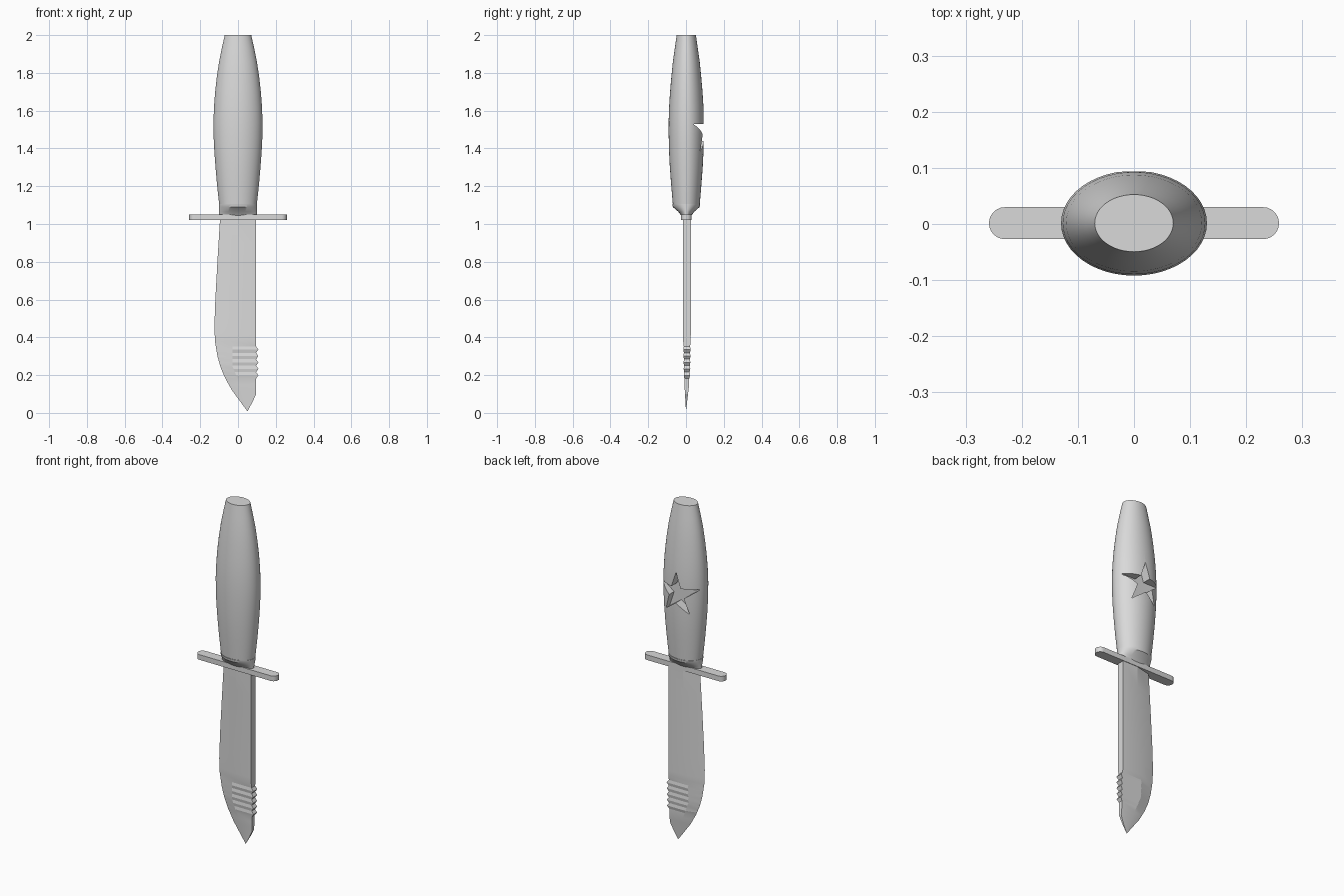
import bpy, bmesh, math

if "Cube" in bpy.data.objects:
    bpy.data.objects.remove(bpy.data.objects["Cube"])

steel = bpy.data.materials.new("plain grey")
steel.diffuse_color = (0.7, 0.7, 0.7, 1)
steel.use_nodes = True
steel.node_tree.nodes["Principled BSDF"].inputs["Base Color"].default_value = steel.diffuse_color
YC = 0.0015  # shared centre line of handle and guard


def loft(name, rings):
    """Skin a stack of equal-length rings and cap both ends."""
    bm = bmesh.new()
    vs = [[bm.verts.new(p) for p in r] for r in rings]
    n = len(rings[0])
    for a, b in zip(vs, vs[1:]):
        for i in range(n):
            j = (i + 1) % n
            bm.faces.new((a[i], a[j], b[j], b[i]))
    bm.faces.new(vs[0])
    bm.faces.new(vs[-1])
    bmesh.ops.remove_doubles(bm, verts=bm.verts, dist=1e-5)
    bmesh.ops.recalc_face_normals(bm, faces=bm.faces)
    me = bpy.data.meshes.new(name)
    bm.to_mesh(me)
    bm.free()
    me.materials.append(steel)
    ob = bpy.data.objects.new(name, me)
    bpy.context.collection.objects.link(ob)
    return ob


def activate(ob):
    bpy.ops.object.select_all(action='DESELECT')
    ob.select_set(True)
    bpy.context.view_layer.objects.active = ob


def smooth(ob, deg=30):
    activate(ob)
    bpy.ops.object.shade_smooth_by_angle(angle=math.radians(deg))


def ellipse(rx, ry, z, n=48):
    return [(rx * math.cos(2 * math.pi * i / n),
             YC + ry * math.sin(2 * math.pi * i / n), z) for i in range(n)]


def lerp(table, z):
    """Read a value from (z, value) pairs listed from high z to low z."""
    for (z0, v0), (z1, v1) in zip(table, table[1:]):
        if z >= z1:
            return v0 + (v1 - v0) * (z0 - z) / (z0 - z1)
    return table[-1][1]


# Handle: swollen oval grip
grip = [(1.10, .099, .071), (1.16, .106, .076), (1.22, .112, .081),
        (1.30, .119, .087), (1.38, .125, .091), (1.46, .129, .093),
        (1.54, .130, .0935), (1.62, .127, .091), (1.70, .121, .086),
        (1.78, .112, .079), (1.86, .100, .071), (1.93, .086, .061),
        (2.00, .070, .051)]
handle = loft("handle", [ellipse(rx, ry, z) for z, rx, ry in grip])

# Star recess in the back of the handle
R, star_z = .13, 1.49
star = []
for i in range(10):
    r = R if i % 2 == 0 else R * .382
    a = math.pi / 2 + i * math.pi / 5
    star.append((r * math.cos(a), star_z + r * math.sin(a)))
cutter = loft("star_cutter", [[(x, y, z) for x, z in star] for y in (.042, .2)])
cutter.hide_render = True
activate(handle)
mod = handle.modifiers.new("star recess", 'BOOLEAN')
mod.operation = 'DIFFERENCE'
mod.solver = 'EXACT'
mod.object = cutter
bpy.ops.object.modifier_apply(modifier=mod.name)
bpy.data.objects.remove(cutter)
smooth(handle)

# Collar tapering from handle to guard
collar = loft("collar", [ellipse(.101, .028, 1.045), ellipse(.101, .042, 1.065),
                         ellipse(.101, .071, 1.09), ellipse(.101, .074, 1.105)])
smooth(collar, 35)

# Guard: flat bar with round ends
half, rad = .2585, .0285
outline = []
for side in (1, -1):
    for i in range(13):
        a = -math.pi / 2 + math.pi * i / 12
        outline.append((side * (half - rad + rad * math.cos(a)),
                        YC + side * rad * math.sin(a)))
guard = loft("guard", [[(x, y, z) for x, y in outline] for z in (1.02, 1.05)])
smooth(guard)

# Blade: thick spine at +x, ridge in the middle, sharp edge at -x
edge_x = [(1.03, -.095), (.8, -.109), (.6, -.12), (.46, -.125), (.38, -.122),
          (.3, -.109), (.24, -.092), (.18, -.066), (.12, -.032),
          (.06, .012), (.008, .05)]
spine_x = [(1.03, .096), (.10, .096), (.06, .078), (.008, .05)]
ridge_x = [(1.03, 0), (.8, -.003), (.6, -.012), (.4, -.03), (.25, -.03),
           (.12, .02), (.008, .05)]
thick = [(1.03, .022), (.36, .020), (.2, .017), (.1, .008), (.008, 0)]

teeth, top, pitch = 5, .352, .034
levels = {z: 0 for z in (1.03, .9, .8, .7, .6, .53, .46, .41, .38, .15, .12,
                         .10, .08, .06, .03, .008)}
for k in range(teeth):
    levels[round(top - k * pitch, 4)] = -1              # valley
    levels[round(top - (k + .5) * pitch, 4)] = 1        # tooth tip
levels[round(top - teeth * pitch, 4)] = -1

rings = []
for z in sorted(levels, reverse=True):
    bump = levels[z]
    e, s, m, t = (lerp(tab, z) for tab in (edge_x, spine_x, ridge_x, thick))
    s += .012 if bump > 0 else 0
    t *= .84 if bump < 0 else 1
    yc = .005 * min(1, t / .015)
    rings.append([(s, yc - t, z), (s, yc + t, z), (m, yc + t, z),
                  (e, yc, z), (m, yc - t, z)])
blade = loft("blade", rings)
smooth(blade, 12)
